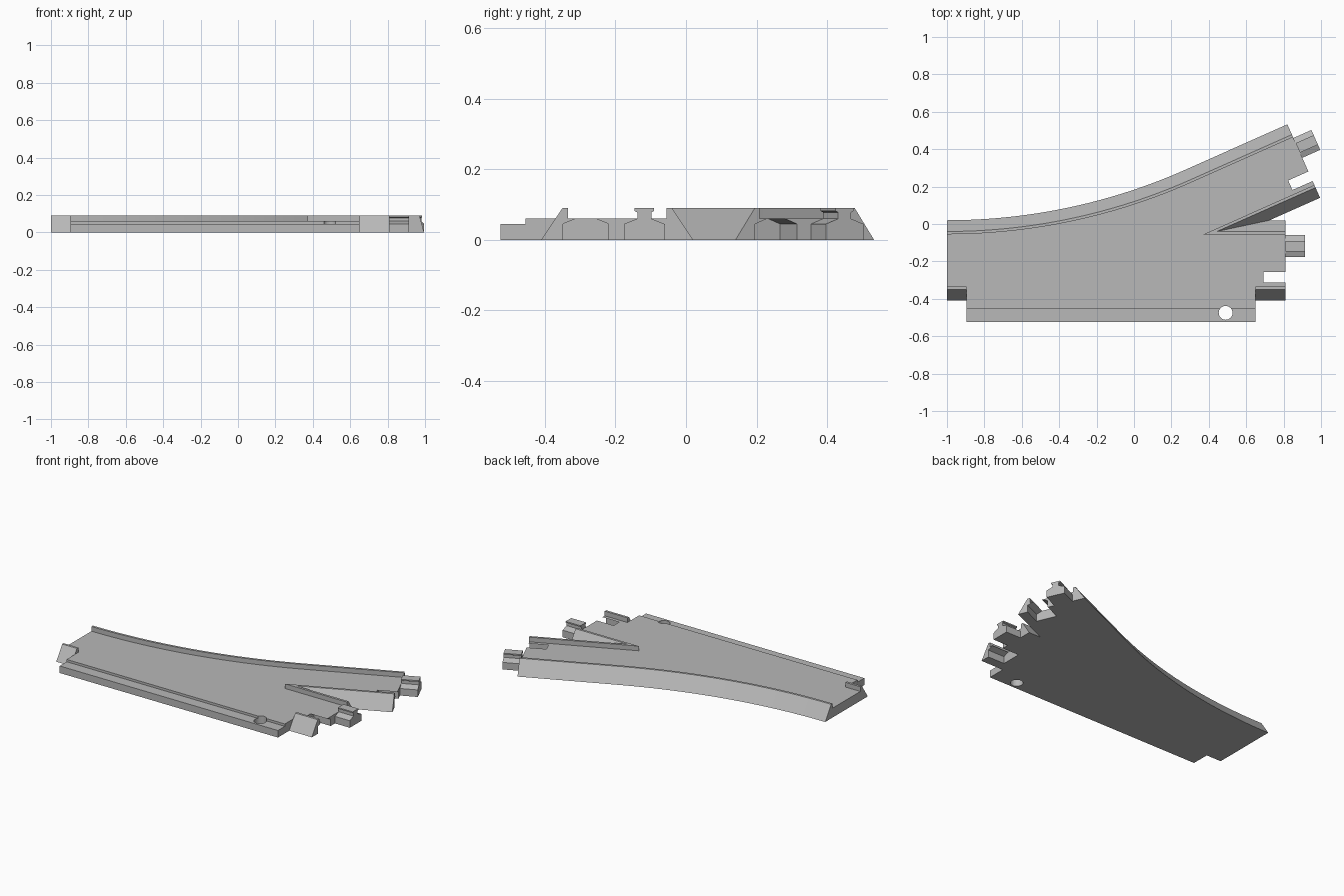
import bpy, bmesh, math
from mathutils import Vector

cube = bpy.data.objects.get("Cube")
if cube:
    bpy.data.objects.remove(cube, do_unlink=True)

grey = bpy.data.materials.new("ballast_grey")
grey.use_nodes = True
grey.diffuse_color = (0.48, 0.48, 0.48, 1)
grey.node_tree.nodes["Principled BSDF"].inputs["Base Color"].default_value = (0.48, 0.48, 0.48, 1)

ANGLE = math.radians(24)
DECK, LEDGE, RIDGE = 0.06, 0.045, 0.09
SHOULDER = [(0, 0), (0.06, RIDGE), (0.075, RIDGE), (0.075, 0)]


def loft(name, rings):
    """Closed solid through matching rings of points."""
    bm = bmesh.new()
    rows = [[bm.verts.new(p) for p in ring] for ring in rings]
    for a, b in zip(rows, rows[1:]):
        for i in range(len(a)):
            j = (i + 1) % len(a)
            bm.faces.new((a[i], a[j], b[j], b[i]))
    bm.faces.new(rows[0])
    bm.faces.new(rows[-1][::-1])
    bmesh.ops.recalc_face_normals(bm, faces=bm.faces)
    mesh = bpy.data.meshes.new(name)
    bm.to_mesh(mesh)
    bm.free()
    mesh.materials.append(grey)
    obj = bpy.data.objects.new(name, mesh)
    bpy.context.collection.objects.link(obj)
    return obj


def slab(name, outline, bottom, top):
    return loft(name, [[(x, y, z) for x, y in outline] for z in (bottom, top)])


def offset(path, dist):
    """Move a path to its left with mitred corners."""
    pts = [Vector(p) for p in path]
    normals = [Vector((a.y - b.y, b.x - a.x)).normalized() for a, b in zip(pts, pts[1:])]
    result = []
    for i, p in enumerate(pts):
        n, m = normals[max(i - 1, 0)], normals[min(i, len(normals) - 1)]
        result.append(p + (n + m) * (dist / (1 + n.dot(m))))
    return result


def shoulder(name, path):
    lanes = [[(p.x, p.y, z) for p in offset(path, d)] for d, z in SHOULDER]
    return loft(name, list(zip(*lanes)))


def end_prism(name, corner, angle, across, profile, start, stop):
    """Profile run outward from a track end, placed by distance from its back corner."""
    along = Vector((math.cos(angle), math.sin(angle)))
    left = Vector((-along.y, along.x))
    rings = []
    for s in (start, stop):
        base = Vector(corner) - left * across + along * s
        rings.append([(*(base + left * u), z) for u, z in profile])
    return loft(name, rings)


def mirrored(half):
    return half + [(-u, z) for u, z in reversed(half)]


# Outer edge of the curved branch, from its far end back to the shared end
start_x, start_y, bend_x, end_x = -1.0, 0.02, 0.278, 0.82
radius = (bend_x - start_x) / math.sin(ANGLE)
arc = []
for i in range(25):
    t = ANGLE * (1 - i / 24)
    arc.append((start_x + radius * math.sin(t), start_y + radius * (1 - math.cos(t))))
branch_corner = (end_x, arc[0][1] + (end_x - bend_x) * math.tan(ANGLE))
back_path = [branch_corner] + arc

# Wedge between the two branches
straight_corner = (0.81, 0.02)
width = 0.43
branch_tip = (branch_corner[0] + width * math.sin(ANGLE),
              branch_corner[1] - width * math.cos(ANGLE))
fork = (branch_tip[0] - (branch_tip[1] - start_y) / math.tan(ANGLE), start_y)
wedge_path = [straight_corner, fork, branch_tip]

# Bed and its raised shoulders
inner = SHOULDER[-1][0]
front = -0.41
left_x, right_x = -0.895, 0.65
outline = [(-1, front + inner), (left_x, front + inner), (left_x, -0.455),
           (right_x, -0.455), (right_x, front + inner), (0.81, front + inner)]
outline += [tuple(p) for p in offset(wedge_path, inner) + offset(back_path, inner)]
deck = slab("deck", outline, 0, DECK)
ledge = slab("front_ledge", [(left_x, -0.525), (right_x, -0.525),
                             (right_x, -0.455), (left_x, -0.455)], 0, LEDGE)
back = shoulder("back_shoulder", back_path)
wedge = shoulder("fork_shoulder", wedge_path)
shoulder("front_shoulder_near_start", [(-1, front), (left_x, front)])
front_end = shoulder("front_shoulder_near_end", [(right_x, front), (0.81, front)])

# Connector tabs and matching sockets on both branch ends
tab = mirrored([(0.058, 0), (0.058, 0.045), (0.02, 0.06), (0.02, 0.078),
                (0.028, 0.082), (0.028, RIDGE)])
socket = mirrored([(0.065, -0.05), (0.065, 0.045), (0.028, DECK), (0.028, 0.2)])
cutters = []
for label, corner, angle in (("straight", straight_corner, 0),
                             ("branch", branch_corner, ANGLE)):
    end_prism(label + "_tab", corner, angle, 0.138, tab, 0, 0.105)
    cutters.append(end_prism(label + "_socket_cutter", corner, angle, 0.304, socket, -0.118, 0.05))

# Round screw hole
circle = [(0.49 + 0.037 * math.cos(a), -0.475 + 0.037 * math.sin(a))
          for a in (math.tau * i / 32 for i in range(32))]
hole = slab("hole_cutter", circle, -0.05, 0.2)

for part, tools in ((deck, cutters + [hole]), (ledge, [hole]),
                    (wedge, cutters[1:]), (front_end, cutters[:1])):
    bpy.context.view_layer.objects.active = part
    for tool in tools:
        mod = part.modifiers.new("cut", "BOOLEAN")
        mod.operation = "DIFFERENCE"
        mod.solver = "EXACT"
        mod.object = tool
        bpy.ops.object.modifier_apply(modifier=mod.name)
for tool in cutters + [hole]:
    bpy.data.objects.remove(tool, do_unlink=True)

# Smooth the curved shoulder while keeping its edges sharp
bpy.ops.object.select_all(action="DESELECT")
back.select_set(True)
bpy.context.view_layer.objects.active = back
bpy.ops.object.shade_smooth_by_angle(angle=math.radians(20))
